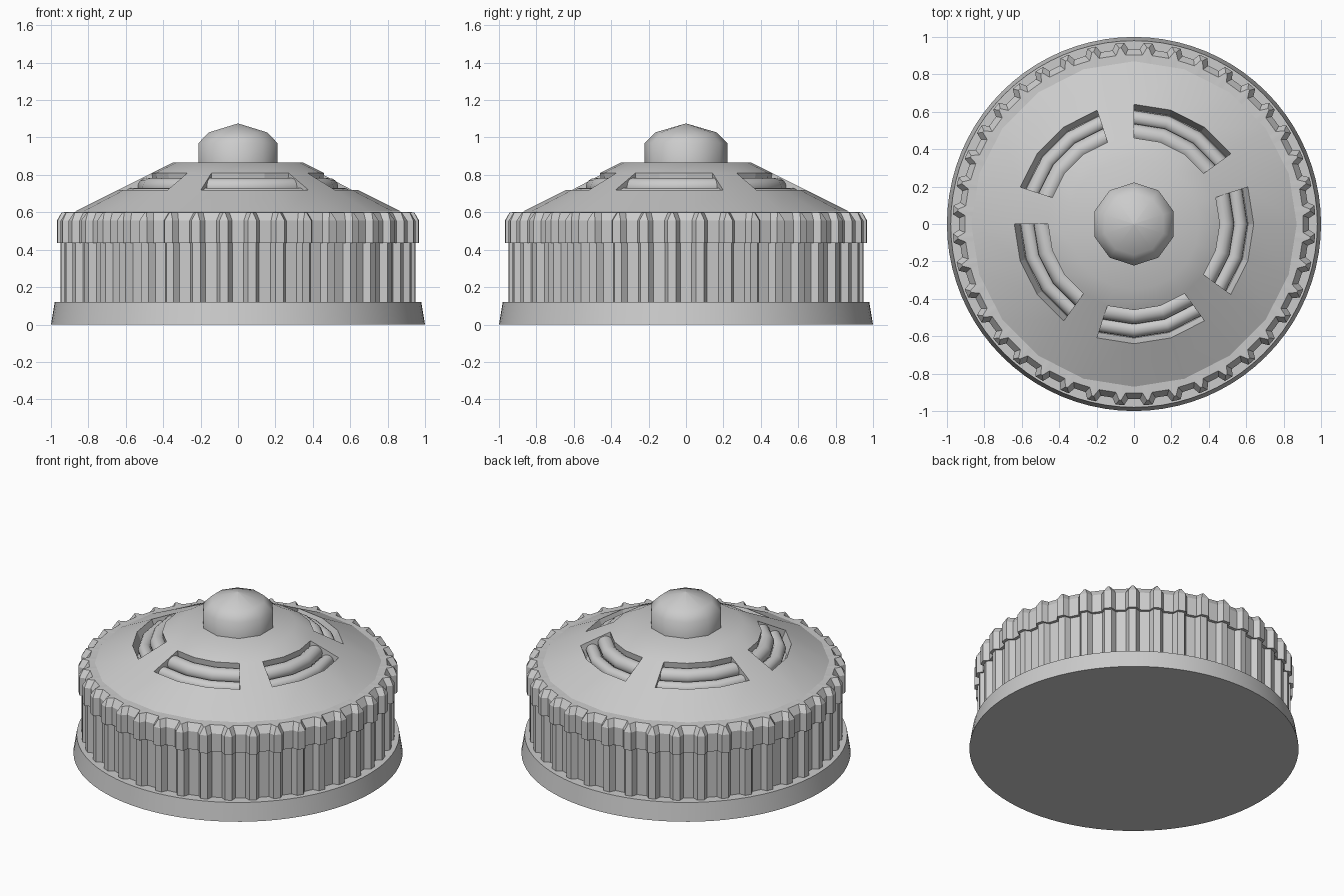
import bpy, bmesh, math

cube = bpy.data.objects.get("Cube")
if cube:
    bpy.data.objects.remove(cube)

grey = bpy.data.materials.new("plain grey")
grey.use_nodes = True
COLOUR = (0.6, 0.6, 0.6, 1)
grey.diffuse_color = COLOUR
grey.node_tree.nodes["Principled BSDF"].inputs["Base Color"].default_value = COLOUR


def polar(r, degrees, z):
    a = math.radians(degrees)
    return (r * math.cos(a), r * math.sin(a), z)


def ring(r, z, sides, start=0):
    return [polar(r, start + 360 * i / sides, z) for i in range(sides)]


def finish(name, bm, smooth=None):
    bmesh.ops.remove_doubles(bm, verts=bm.verts, dist=1e-5)
    bmesh.ops.recalc_face_normals(bm, faces=bm.faces)
    mesh = bpy.data.meshes.new(name)
    bm.to_mesh(mesh)
    bm.free()
    mesh.materials.append(grey)
    ob = bpy.data.objects.new(name, mesh)
    bpy.context.collection.objects.link(ob)
    if smooth:
        bpy.ops.object.select_all(action="DESELECT")
        ob.select_set(True)
        bpy.context.view_layer.objects.active = ob
        bpy.ops.object.shade_smooth_by_angle(angle=math.radians(smooth))
    return ob


def loft(name, rings, smooth=None, skip=None):
    """Skin equal rings, closing both ends; skip(row, column) leaves holes."""
    bm = bmesh.new()
    rows = [[bm.verts.new(p) for p in r] for r in rings]
    n = len(rows[0])
    for j in range(len(rows) - 1):
        for i in range(n):
            k = (i + 1) % n
            if not (skip and skip(j, i)):
                bm.faces.new((rows[j][i], rows[j][k], rows[j + 1][k], rows[j + 1][i]))
    bm.faces.new(rows[0])
    bm.faces.new(rows[-1])
    return finish(name, bm, smooth)


# Flared base plate
loft("base", [ring(1, 0, 80), ring(0.98, 0.12, 80)], 30)

# Ribbed wall and toothed collar share one repeating section
TEETH = 40


def toothed(z, tip, valley, half_tip, half_root, z_valley=None):
    zv = z if z_valley is None else z_valley
    pts = []
    for i in range(TEETH):
        a = (i + 0.5) * 360 / TEETH
        pts += [polar(valley, a - half_root, zv), polar(tip, a - half_tip, z),
                polar(tip, a + half_tip, z), polar(valley, a + half_root, zv)]
    return pts


loft("ribbed_wall", [toothed(0.12, 0.95, 0.915, 1.3, 2.6),
                     toothed(0.44, 0.95, 0.915, 1.3, 2.6)])
loft("toothed_collar", [toothed(0.435, 0.97, 0.935, 1.4, 2.6),
                        toothed(0.555, 0.97, 0.935, 1.4, 2.6),
                        toothed(0.6, 0.945, 0.905, 0.3, 1.6),
                        toothed(0.602, 0.86, 0.86, 0.3, 1.6)])

# Conical cover with five slots, each three facets wide
SIDES = 20
STEP = 360 / SIDES


def in_slot(i):
    return (i - 2) % 4 != 3


loft("cover", [ring(0.87, 0.605, SIDES), ring(0.64, 0.72, SIDES), ring(0.46, 0.81, SIDES),
               ring(0.35, 0.865, SIDES)], 30, lambda j, i: j == 1 and in_slot(i))

# Recessed slot pockets
for s in range(5):
    bm = bmesh.new()
    section = ((0.64, 0.72), (0.61, 0.65), (0.44, 0.65), (0.46, 0.81))
    cuts = [[bm.verts.new(polar(r, (2 + 4 * s + i) * STEP, z)) for r, z in section]
            for i in range(4)]
    for a, b in zip(cuts, cuts[1:]):
        for j in range(3):
            bm.faces.new((a[j], a[j + 1], b[j + 1], b[j]))
    bm.faces.new(cuts[0])
    bm.faces.new(cuts[-1])
    pocket = finish("slot_pocket", bm)
    # Open trough: make its faces look into the slot
    floor = min(pocket.data.polygons, key=lambda p: p.center.z)
    if floor.normal.z < 0:
        pocket.data.flip_normals()

# Two rounded rings seen through the slots
for name, radius, tube, z in (("outer_ring", 0.567, 0.04, 0.69), ("inner_ring", 0.488, 0.048, 0.735)):
    bpy.ops.mesh.primitive_torus_add(major_segments=SIDES, minor_segments=16,
                                     major_radius=radius, minor_radius=tube, location=(0, 0, z))
    torus = bpy.context.object
    torus.name = name
    torus.data.materials.append(grey)
    bpy.ops.object.shade_smooth_by_angle(angle=math.radians(30))

# Rounded cap knob
loft("knob", [ring(r, z, 10, 90) for r, z in
              ((0.222, 0.85), (0.222, 0.97), (0.165, 1.027), (0.001, 1.075))], 50)
